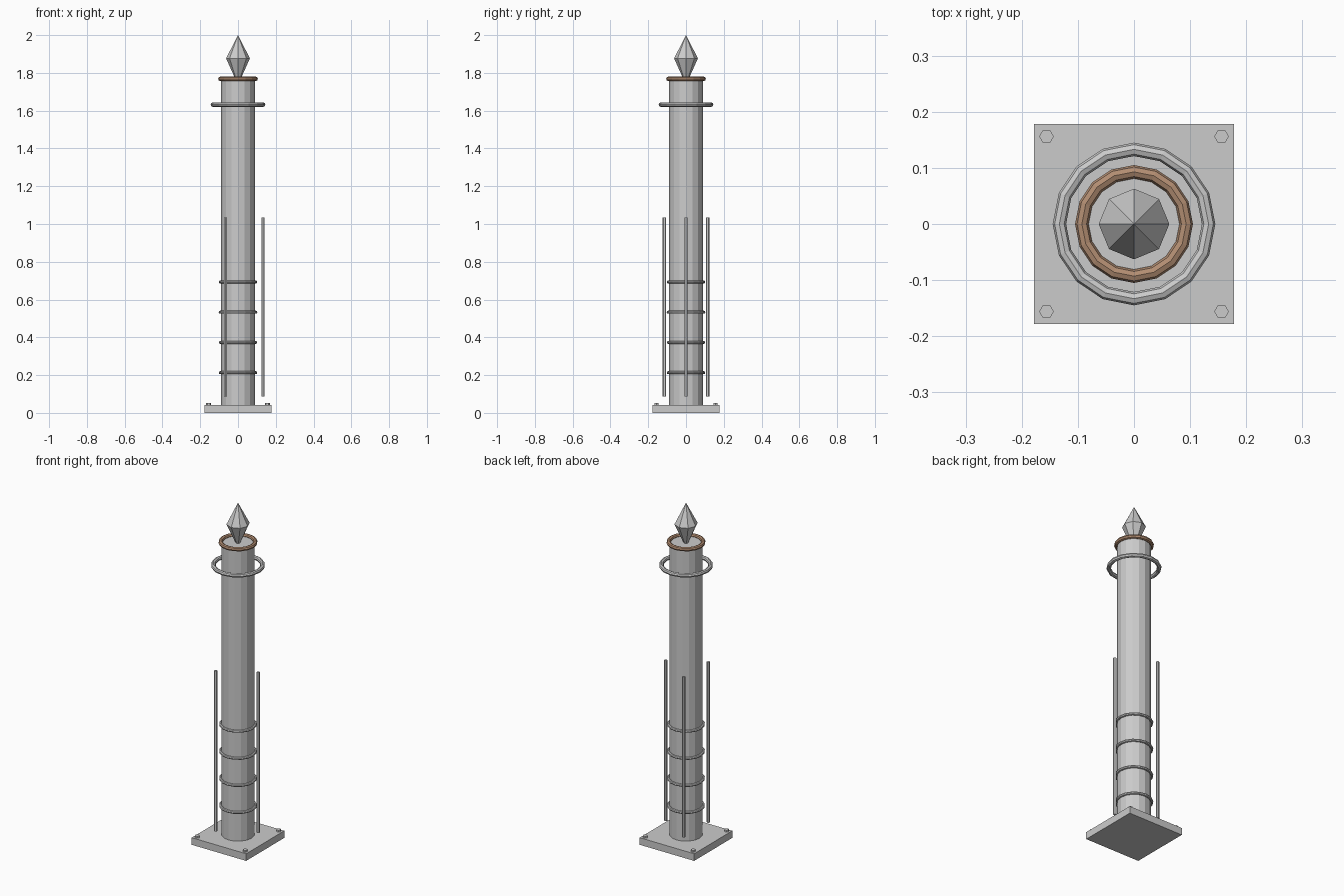
import bpy
from math import cos, sin, radians

if "Cube" in bpy.data.objects:
    bpy.data.objects.remove(bpy.data.objects["Cube"])

copper = bpy.data.materials.new("copper")
copper.diffuse_color = (0.45, 0.27, 0.17, 1)
copper.use_nodes = True
copper.node_tree.nodes["Principled BSDF"].inputs["Base Color"].default_value = copper.diffuse_color


def cone(name, r1, r2, z1, z2, sides, x=0, y=0):
    bpy.ops.mesh.primitive_cone_add(vertices=sides, radius1=r1, radius2=r2,
                                    depth=z2 - z1, location=(x, y, (z1 + z2) / 2))
    bpy.context.object.name = name
    return bpy.context.object


def ring(name, major, minor, z):
    bpy.ops.mesh.primitive_torus_add(major_radius=major, minor_radius=minor,
                                     major_segments=16, minor_segments=8,
                                     location=(0, 0, z))
    bpy.context.object.name = name
    return bpy.context.object


# Base plate with four hexagonal bolts
bpy.ops.mesh.primitive_cube_add(size=1, location=(0, 0, 0.021))
plate = bpy.context.object
plate.name = "base_plate"
plate.scale = (0.356, 0.356, 0.042)
for sx in (-1, 1):
    for sy in (-1, 1):
        bolt = cone("base_bolt", 0.013, 0.013, 0.036, 0.053, 6, sx * 0.156, sy * 0.156)
        bolt.rotation_euler.z = radians(30)

# Main column
cone("column", 0.089, 0.089, 0.04, 1.765, 16)

# Thin bands around the lower column
for i in range(4):
    ring("column_band", 0.094, 0.008, 0.213 + 0.16 * i)

# Three upright rods around the column
for a in (0, 120, 240):
    t = radians(a)
    cone("upright_rod", 0.009, 0.009, 0.087, 1.035, 6, 0.132 * cos(t), 0.132 * sin(t))

# Wide upper ring and copper collar
ring("upper_ring", 0.133, 0.012, 1.632)
ring("copper_collar", 0.093, 0.012, 1.768).data.materials.append(copper)

# Faceted crystal finial
cone("finial_lower", 0.013, 0.063, 1.765, 1.877, 8)
cone("finial_upper", 0.063, 0, 1.877, 2.0, 8)
